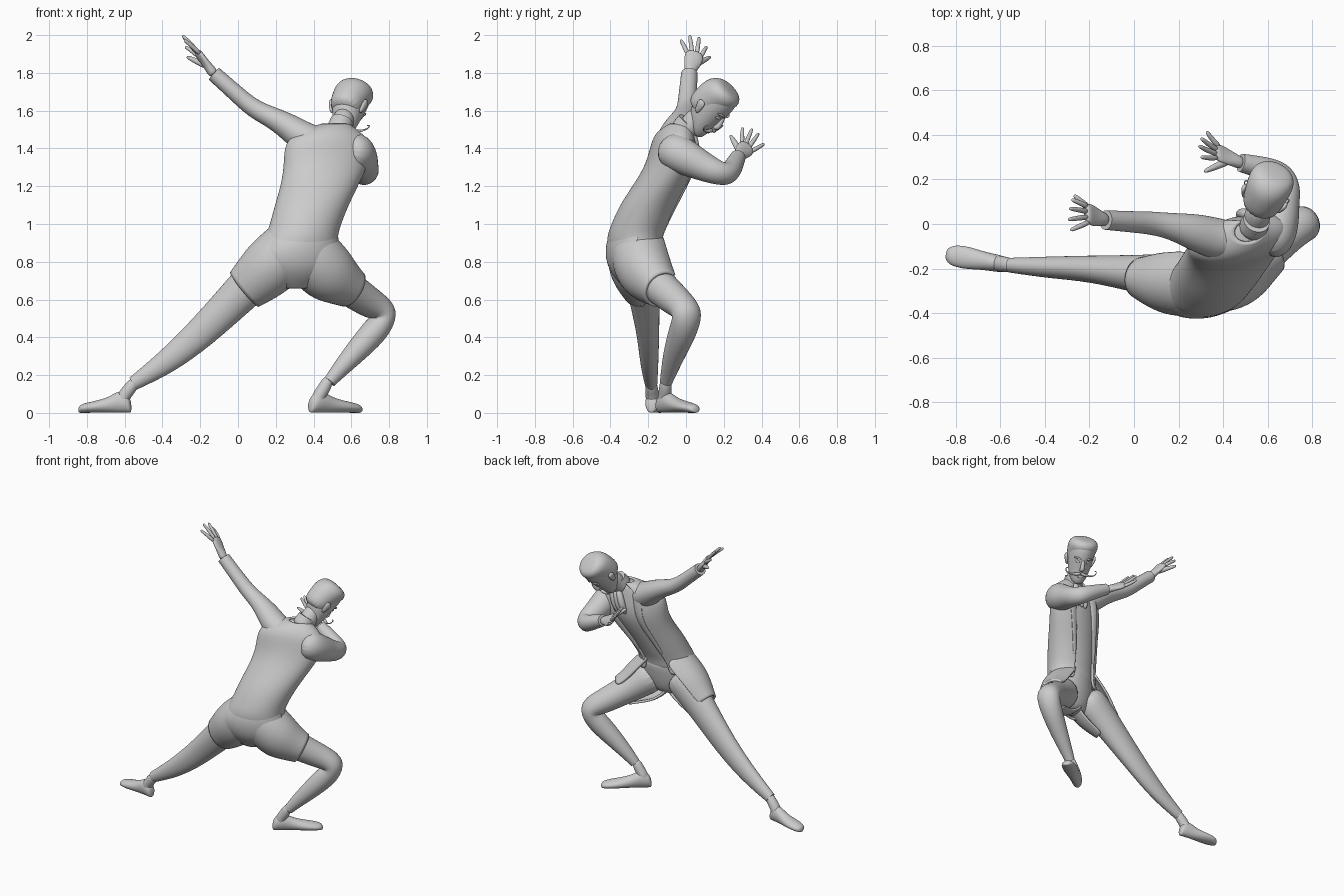
import bpy, bmesh, math
from mathutils import Vector, Matrix

BACK, UP = Vector((0, -1, 0)), Vector((0, 0, 1))
TWIST = Vector((math.sin(.24), -math.cos(.24), 0))   # the chest is turned a little


def ring_point(c, t, ref, a, b, ang):
    u = (ref - t * ref.dot(t)).normalized()
    v = t.cross(u)
    return c + u * a * math.cos(ang) + v * b * math.sin(ang)


def loft(name, rows, ref=BACK, tan=None, arc=None, segs=16, cuff=False, level=2, thick=0.016, mat=None):
    """Skin elliptical rings (x, y, z, a, b); arc (degrees) leaves the skin open like cloth."""
    bm = bmesh.new()
    cs = [Vector(r[:3]) for r in rows]
    rings = []
    for i, r in enumerate(rows):
        t = tan or (cs[min(i + 1, len(cs) - 1)] - cs[max(i - 1, 0)]).normalized()
        a, b = r[3], r[-1]
        if arc:
            angs = [math.radians(arc[0] + (arc[1] - arc[0]) * k / segs) for k in range(segs + 1)]
        else:
            angs = [math.tau * k / segs for k in range(segs)]
        rings.append([bm.verts.new(ring_point(cs[i], t, ref, a, b, g)) for g in angs])
    n = len(rings[0])
    for r0, r1 in zip(rings, rings[1:]):
        for k in range(n - 1 if arc else n):
            bm.faces.new((r0[k], r0[(k + 1) % n], r1[(k + 1) % n], r1[k]))
    if not arc:
        caps = [bm.faces.new(rings[0][::-1]), bm.faces.new(rings[-1])]
        if cuff:
            layer = bm.edges.layers.float.new("crease_edge")
            for e in caps[1].edges:
                e[layer] = 1.0
                e.smooth = False
    bmesh.ops.recalc_face_normals(bm, faces=bm.faces)
    if mat:
        bm.transform(mat)
    for v in bm.verts:
        v.co.z = max(v.co.z, 0.0)
    for f in bm.faces:
        f.smooth = True
    me = bpy.data.meshes.new(name)
    bm.to_mesh(me)
    bm.free()
    ob = bpy.data.objects.new(name, me)
    bpy.context.collection.objects.link(ob)
    s = ob.modifiers.new("smooth", "SUBSURF")
    s.levels = s.render_levels = level
    if arc:
        so = ob.modifiers.new("cloth", "SOLIDIFY")
        so.thickness, so.offset = thick, 0
    return ob


def spans(rows):
    """Horizontal sections z, x0, x1, y0, y1 -> loft rows."""
    return [((x0 + x1) / 2, (y0 + y1) / 2, z, (y1 - y0) / 2, (x1 - x0) / 2) for z, x0, x1, y0, y1 in rows]


# Jacket body, open at the front, over a waistcoat
body = spans([(0.86, .12, .53, -.405, -.13), (0.93, .15, .52, -.41, -.13), (1.0, .175, .54, -.385, -.095),
              (1.1, .20, .58, -.34, -.05), (1.2, .23, .63, -.27, .0), (1.3, .245, .68, -.205, .04),
              (1.39, .245, .705, -.175, .04), (1.455, .27, .68, -.16, .03), (1.50, .36, .62, -.125, .025),
              (1.525, .45, .585, -.08, .02)])
loft("jacket", body, ref=TWIST, tan=UP, arc=(-164, 142), segs=24)
loft("waistcoat", [(x, y, z, a * .96, b * .95) for x, y, z, a, b in body], ref=TWIST, tan=UP)
for edge in (-162, 140):
    strip = []
    for i, (x, y, z, a, b) in enumerate(body[2:8]):
        p = ring_point(Vector((x, y, z)), UP, TWIST, a * 1.01, b * 1.01, math.radians(edge))
        strip.append((*p, .010, .014 + .005 * i))
    loft("lapel", strip, segs=8)

# Coat tails wrapped over the hips, joined at the back
loft("coat_back", spans([(1.0, .20, .52, -.365, -.11), (.92, .14, .525, -.408, -.13), (.84, .10, .545, -.416, -.15),
                         (.76, .13, .53, -.395, -.17), (.70, .19, .44, -.35, -.20), (.665, .23, .38, -.315, -.20)]),
     ref=TWIST, tan=-UP, arc=(-75, 75))
loft("left_coat_tail", [(.30, -.255, .90, .145, .14), (.24, -.26, .84, .15, .15), (.16, -.26, .765, .143, .15),
                        (.09, -.25, .70, .115, .13), (.035, -.24, .655, .09, .112)], arc=(-105, 150))
loft("right_coat_tail", [(.35, -.25, .89, .14, .14), (.41, -.24, .81, .15, .155), (.48, -.21, .735, .143, .155),
                         (.55, -.165, .69, .115, .12), (.605, -.13, .655, .095, .098)], arc=(-150, 105))

# Trousers
loft("trouser_seat", spans([(.96, .20, .50, -.37, -.12), (.86, .15, .52, -.38, -.14), (.76, .15, .50, -.38, -.16),
                            (.67, .22, .42, -.33, -.20)]), ref=TWIST, tan=UP)
loft("left_trouser_leg", [(.24, -.25, .84, .12, .12), (.14, -.235, .755, .105, .12), (.03, -.225, .65, .088, .105),
                          (-.19, -.20, .425, .06, .086), (-.38, -.195, .265, .05, .066),
                          (-.555, -.185, .155, .034, .038)], cuff=True)
loft("right_trouser_leg", [(.40, -.25, .80, .12, .12), (.50, -.20, .725, .11, .11), (.60, -.12, .65, .093, .093),
                           (.71, -.03, .575, .083, .083), (.78, .01, .53, .082, .082), (.75, -.005, .46, .08, .078),
                           (.635, -.055, .335, .064, .064), (.53, -.09, .22, .044, .044),
                           (.485, -.105, .165, .034, .034)], cuff=True)


# Shoes
def shoe(name, heel, toe, ankle):
    h, t = Vector((*heel, 0)), Vector((*toe, 0))
    d = (t - h).normalized()
    rows = [(0, .025, .02), (.05, .05, .037), (.22, .062, .04), (.42, .042, .042), (.65, .033, .052),
            (.85, .027, .05), (.96, .022, .036), (1, .014, .016)]
    loft(name, [(*(h.lerp(t, f) + UP * a), a, b) for f, a, b in rows], ref=UP, tan=d)
    f = h.lerp(t, .16)
    mid = f.lerp(Vector(ankle), .5)
    loft(name + "_ankle", [(f.x, f.y, .045, .038), (f.x, f.y, .085, .037), (mid.x, mid.y, .125, .036),
                           (*ankle, .03)], segs=12)


shoe("left_shoe", (-.565, -.185), (-.845, -.135), (-.54, -.187, .175))
shoe("right_shoe", (.38, -.145), (.65, .055), (.485, -.105, .19))

# Sleeves
loft("left_sleeve", [(.45, -.075, 1.42, .09, .09), (.36, -.065, 1.445, .095, .09), (.27, -.035, 1.515, .085, .072),
                     (.17, -.01, 1.57, .06, .056), (.08, .005, 1.61, .053, .05), (-.02, .01, 1.70, .048, .045),
                     (-.127, .018, 1.795, .045, .043)], cuff=True)
loft("right_sleeve", [(.57, -.09, 1.39, .08, .09), (.635, -.065, 1.39, .105, .10), (.655, .01, 1.345, .095, .09),
                      (.665, .09, 1.305, .08, .078), (.685, .17, 1.27, .066, .068), (.665, .22, 1.262, .062, .06),
                      (.61, .245, 1.29, .056, .056), (.48, .275, 1.355, .04, .042)], ref=UP, cuff=True)


# Hands: palm plus spread fingers
def hand(name, wrist, first, last, tips, thumb):
    w, p, q = Vector(wrist), Vector(first), Vector(last)
    m, side = (p + q) / 2, (q - p).normalized()
    nrm = side.cross(m - w).normalized()
    half = (q - p).length / 2
    loft(name + "_palm", [(*(w.lerp(m, f)), .02 if f > .3 else .027, b)
                          for f, b in ((-.25, .03), (.1, .033), (.45, half + .01), (.85, half + .016), (1.1, half))],
         ref=nrm, segs=12)
    for i, tip in enumerate(tips):
        k, e = p.lerp(q, i / 3), Vector(tip)
        k = k.lerp(w, .15)
        mid = k.lerp(e, .55) + nrm * .004
        loft(name + "_finger", [(*k, .015), (*mid, .0125), (*k.lerp(e, .9), .0105), (*e, .006)], ref=nrm, segs=8, level=1)
    e, k = Vector(thumb), w.lerp(m, .25)
    loft(name + "_thumb", [(*k, .022), (*k.lerp(e, .5), .018), (*k.lerp(e, .9), .012), (*e, .007)], ref=nrm, segs=8, level=1)


hand("left_hand", (-.14, .022, 1.81), (-.205, .01, 1.91), (-.215, .085, 1.895),
     [(-.285, -.028, 1.975), (-.295, .02, 2.0), (-.29, .07, 1.99), (-.28, .11, 1.94)], (-.27, .13, 1.885))
hand("right_hand", (.465, .28, 1.36), (.375, .35, 1.385), (.365, .30, 1.435),
     [(.325, .415, 1.425), (.30, .385, 1.48), (.29, .35, 1.505), (.30, .30, 1.51)], (.315, .235, 1.47))

# Neck, collar and cravat
loft("neck", [(.53, -.03, 1.45, .064), (.55, .02, 1.52, .06), (.57, .09, 1.60, .058)])
loft("collar", [(.53, -.03, 1.475, .07), (.54, -.005, 1.515, .066), (.55, .015, 1.545, .062)], cuff=True)
for dx in (-.03, 0, .03):
    loft("cravat_fold", [(.54 + dx * .3, .03, 1.48, .022), (.535 + dx, .045, 1.44, .026),
                         (.51 + dx, .05, 1.37, .026), (.495 + dx, .035, 1.31, .012)], segs=8)

# Head, built upright facing +y, then turned and bowed
H = (Matrix.Translation((.588, .128, 1.63)) @ Matrix.Rotation(math.radians(-24), 4, 'Z')
     @ Matrix.Rotation(math.radians(-50), 4, 'X'))
loft("head", [(0, .065, -.165, .02, .022), (0, .055, -.15, .045, .045), (0, .035, -.11, .07, .066),
              (0, .012, -.06, .092, .08), (0, .003, 0, .105, .089), (0, 0, .06, .108, .094),
              (0, 0, .105, .10, .09), (0, 0, .135, .07, .065)], tan=UP, mat=H)
loft("hair", [(0, -.03, -.08, .072, .078), (0, -.022, 0, .092, .094), (0, -.014, .06, .102, .103),
              (0, 0, .10, .106, .106), (0, .008, .135, .085, .092), (0, .01, .148, .045, .05)], tan=UP, mat=H)
loft("nose", [(0, .098, .02, .012), (0, .112, -.015, .015), (0, .122, -.045, .019), (0, .10, -.062, .012)], segs=8, mat=H)
loft("lips", [(-.03, .095, -.098, .006), (0, .105, -.1, .011), (.03, .095, -.098, .006)], ref=UP, segs=8, mat=H)
for s in (-1, 1):
    loft("eyebrow", [(s * .014, .108, .022, .006), (s * .04, .102, .034, .008), (s * .068, .08, .026, .005)],
         ref=UP, segs=8, mat=H)
    loft("eye", [(s * .02, .098, .004, .006), (s * .036, .093, .004, .012), (s * .054, .082, .004, .006)],
         ref=UP, segs=8, mat=H)
    loft("ear", [(s * .083, .0, -.06, .012, .008), (s * .092, -.006, -.03, .02, .012), (s * .1, -.012, 0, .027, .013),
                 (s * .1, -.012, .018, .015, .008)], tan=UP, segs=10, mat=H)
    loft("moustache", [(0, .11, -.075, .012), (s * .03, .112, -.082, .012), (s * .065, .105, -.09, .007),
                       (s * .098, .10, -.083, .004), (s * .112, .10, -.062, .004), (s * .104, .10, -.045, .004),
                       (s * .092, .10, -.052, .003)], segs=8, level=1, mat=H)
